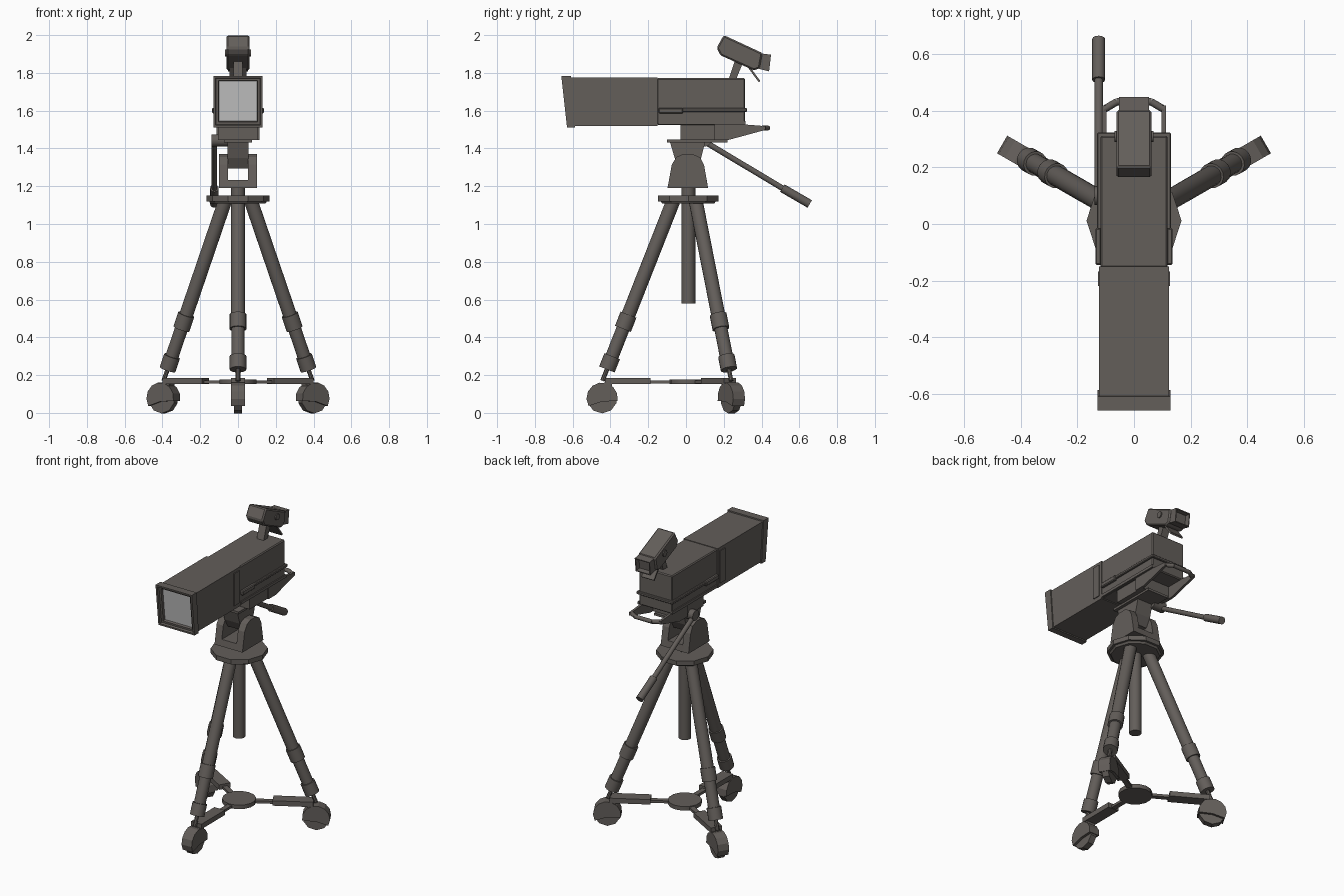
import bpy, bmesh, math
from mathutils import Vector, Matrix

if "Cube" in bpy.data.objects:
    bpy.data.objects.remove(bpy.data.objects["Cube"])

def material(name, rgb):
    m = bpy.data.materials.new(name)
    m.diffuse_color = (*rgb, 1)
    m.use_nodes = True
    m.node_tree.nodes["Principled BSDF"].inputs["Base Color"].default_value = m.diffuse_color
    return m

BODY = material("dark warm grey", (0.125, 0.112, 0.102))
GLASS = material("pale glass", (0.55, 0.55, 0.55))
CY = 0.012          # tripod axis in y
ID = Matrix.Identity(4)

def finish(name, bm, smooth=False):
    bmesh.ops.recalc_face_normals(bm, faces=bm.faces)
    me = bpy.data.meshes.new(name)
    bm.to_mesh(me)
    bm.free()
    ob = bpy.data.objects.new(name, me)
    me.materials.append(BODY)
    me.materials.append(GLASS)
    bpy.context.collection.objects.link(ob)
    if smooth:
        bpy.ops.object.select_all(action='DESELECT')
        ob.select_set(True)
        bpy.context.view_layer.objects.active = ob
        bpy.ops.object.shade_smooth_by_angle(angle=math.radians(40))
    return ob

def prism_bm(pts, x0, x1):
    """Side profile (y, z) extruded along x."""
    bm = bmesh.new()
    a = [bm.verts.new((x0, y, z)) for y, z in pts]
    b = [bm.verts.new((x1, y, z)) for y, z in pts]
    bm.faces.new(a)
    bm.faces.new(b[::-1])
    for i in range(len(pts)):
        j = (i + 1) % len(pts)
        bm.faces.new((a[i], b[i], b[j], a[j]))
    bmesh.ops.recalc_face_normals(bm, faces=bm.faces)
    return bm

def prism(name, pts, x0, x1, mat=ID, bevel=0):
    bm = prism_bm(pts, x0, x1)
    if bevel:
        bmesh.ops.bevel(bm, geom=bm.edges[:], offset=bevel, segments=1, affect='EDGES')
    bm.transform(mat)
    return finish(name, bm)

def box(name, x, y, z, mat=ID, bevel=0):
    return prism(name, [(y[0], z[0]), (y[1], z[0]), (y[1], z[1]), (y[0], z[1])], x[0], x[1], mat, bevel)

def rod(name, p, q, r, n=16, r2=None, spin=0, smooth=True):
    p, q = Vector(p), Vector(q)
    d = q - p
    bm = bmesh.new()
    bmesh.ops.create_cone(bm, cap_ends=True, segments=n, radius1=r,
                          radius2=r if r2 is None else r2, depth=d.length)
    rot = Vector((0, 0, 1)).rotation_difference(d).to_matrix().to_4x4()
    bm.transform(Matrix.Translation((p + q) / 2) @ rot @ Matrix.Rotation(spin, 4, 'Z'))
    return finish(name, bm, smooth)

def inset_end(bm, direction, steps):
    """Step the face pointing most along direction inwards."""
    bm.normal_update()
    f = max(bm.faces, key=lambda f: f.normal.dot(Vector(direction)))
    for t, d in steps:
        bmesh.ops.inset_region(bm, faces=[f], thickness=t, depth=d)
    return f

# Lens hood with slanted front and recessed window
prism("lens_hood", [(-0.61, 1.775), (-0.59, 1.52), (-0.15, 1.52), (-0.15, 1.775)], -0.123, 0.123)
bm = prism_bm([(-0.66, 1.783), (-0.63, 1.512), (-0.588, 1.512), (-0.61, 1.783)], -0.13, 0.13)
f = inset_end(bm, (0, -1, 0), [(0.016, 0), (0.003, -0.015), (0.018, 0), (0.004, -0.015)])
f.material_index = 1
finish("hood_front_frame", bm)
for s in (-1, 1):
    xs = sorted((s * 0.12, s * 0.128))
    box("hood_side_panel", xs, (-0.22, -0.168), (1.545, 1.755))

# Camera body with rail and latches
box("camera_body", (-0.119, 0.119), (-0.155, 0.312), (1.525, 1.772), bevel=0.006)
box("body_rail", (-0.131, 0.131), (-0.02, 0.324), (1.594, 1.613), bevel=0.004)
for s in (-1, 1):
    box("side_latch", sorted((s * 0.115, s * 0.137)), (-0.145, -0.015), (1.585, 1.615), bevel=0.005)
    box("side_trim", sorted((s * 0.115, s * 0.126)), (-0.145, 0.316), (1.527, 1.545))

# Mounting wedge and rear handle
box("wedge_base", (-0.105, 0.105), (-0.03, 0.2), (1.445, 1.527))
for s in (-1, 1):
    prism("wedge_side", [(0.15, 1.527), (0.15, 1.445), (0.225, 1.445), (0.42, 1.498), (0.42, 1.518), (0.31, 1.527)],
          *sorted((s * 0.098, s * 0.114)))
    rod("rear_handle_corner", (s * 0.107, 0.405, 1.508), (s * 0.06, 0.433, 1.508), 0.013, 10)
rod("rear_handle_bar", (-0.062, 0.433, 1.508), (0.062, 0.433, 1.508), 0.013, 10)

# Viewfinder
prism("viewfinder_case", [(0.2, 2.0), (0.162, 1.932), (0.183, 1.893), (0.36, 1.813), (0.39, 1.825), (0.405, 1.905)],
      -0.062, 0.062, bevel=0.008)
bm = prism_bm([(0.385, 1.905), (0.45, 1.896), (0.44, 1.808), (0.37, 1.825)], -0.053, 0.053)
inset_end(bm, (0, 1, 0), [(0.008, 0), (0.004, -0.03)])
finish("viewfinder_eyepiece", bm)
rod("viewfinder_knob", (-0.069, 0.31, 1.905), (0.069, 0.31, 1.905), 0.02, 14)
prism("viewfinder_flap", [(0.33, 1.825), (0.338, 1.832), (0.394, 1.757), (0.386, 1.75)], -0.045, 0.045)
prism("viewfinder_post", [(0.225, 1.765), (0.265, 1.765), (0.3, 1.85), (0.26, 1.87)], -0.025, 0.025)

# Fluid head: plate, tilting block, yoke
box("head_plate", (-0.075, 0.075), (-0.1, 0.22), (1.432, 1.447))
prism("tilt_block", [(-0.085, 1.435), (0.102, 1.435), (0.08, 1.35), (0.05, 1.295), (-0.03, 1.295), (-0.06, 1.35)],
      -0.055, 0.055)
cheek = [(-0.098, 1.19), (0.117, 1.19), (0.096, 1.31), (0.075, 1.352), (0.035, 1.37),
         (-0.015, 1.37), (-0.05, 1.355), (-0.075, 1.315)]
for s in (-1, 1):
    prism("yoke_cheek", cheek, *sorted((s * 0.053, s * 0.1)))
prism("yoke_base", [(-0.098, 1.19), (0.117, 1.19), (0.11, 1.232), (-0.09, 1.232)], -0.06, 0.06)
rod("head_post", (0, CY, 1.14), (0, CY, 1.195), 0.037)

# Pan handle
rod("pan_handle_mount", (-0.14, 0.1, 1.442), (-0.05, 0.1, 1.442), 0.033, 12)
rod("pan_handle_rod", (-0.125, 0.1, 1.435), (-0.125, 0.52, 1.184), 0.015, 12)
rod("pan_handle_grip", (-0.125, 0.51, 1.19), (-0.125, 0.655, 1.106), 0.023, 12)

# Tripod top and centre column
rod("tripod_top_plate", (0, CY, 1.12), (0, CY, 1.15), 0.168, 10, spin=math.pi / 2, smooth=False)
rod("tripod_top_lip", (0, CY, 1.108), (0, CY, 1.122), 0.145, 10, spin=math.pi / 2, r2=0.155, smooth=False)
rod("centre_column", (0, CY, 0.58), (0, CY, 1.12), 0.037)

# Dolly hub
rod("dolly_hub", (0, CY, 0.152), (0, CY, 0.178), 0.1, 14)

def arc(r, a0, a1, n, cy, cz):
    return [(cy + r * math.cos(math.radians(a0 + (a1 - a0) * i / n)),
             cz + r * math.sin(math.radians(a0 + (a1 - a0) * i / n))) for i in range(n + 1)]

# Three legs, dolly arms and casters
for deg in (-90, 30, 150):
    a = math.radians(deg)
    m = Matrix.Translation((0, CY, 0)) @ Matrix.Rotation(a - math.pi / 2, 4, 'Z')

    def at(z):
        return m @ Vector((0, 0.08 + (1.12 - z) * 0.394, z))

    rod("leg_upper_tube", at(1.125), at(0.5), 0.037)
    rod("leg_upper_collar", at(0.52), at(0.445), 0.045)
    rod("leg_lower_tube", at(0.45), at(0.28), 0.035)
    rod("leg_lower_collar", at(0.3), at(0.23), 0.044)
    rod("leg_foot_pin", at(0.24), at(0.17), 0.012, 8)
    box("dolly_strut", (-0.016, 0.016), (0.08, 0.22), (0.156, 0.172), m)
    box("dolly_arm", (-0.037, 0.037), (0.2, 0.44), (0.154, 0.186), m)
    prism("caster_wheel", arc(0.08, 18, 342, 9, 0.456, 0.0775), -0.02, 0.02, m)
    prism("caster_fender", arc(0.083, -30, 190, 8, 0.456, 0.078) + [(0.456, 0.06)], -0.036, 0.036, m)
    box("caster_stem", (-0.03, 0.03), (0.405, 0.445), (0.12, 0.16), m)
